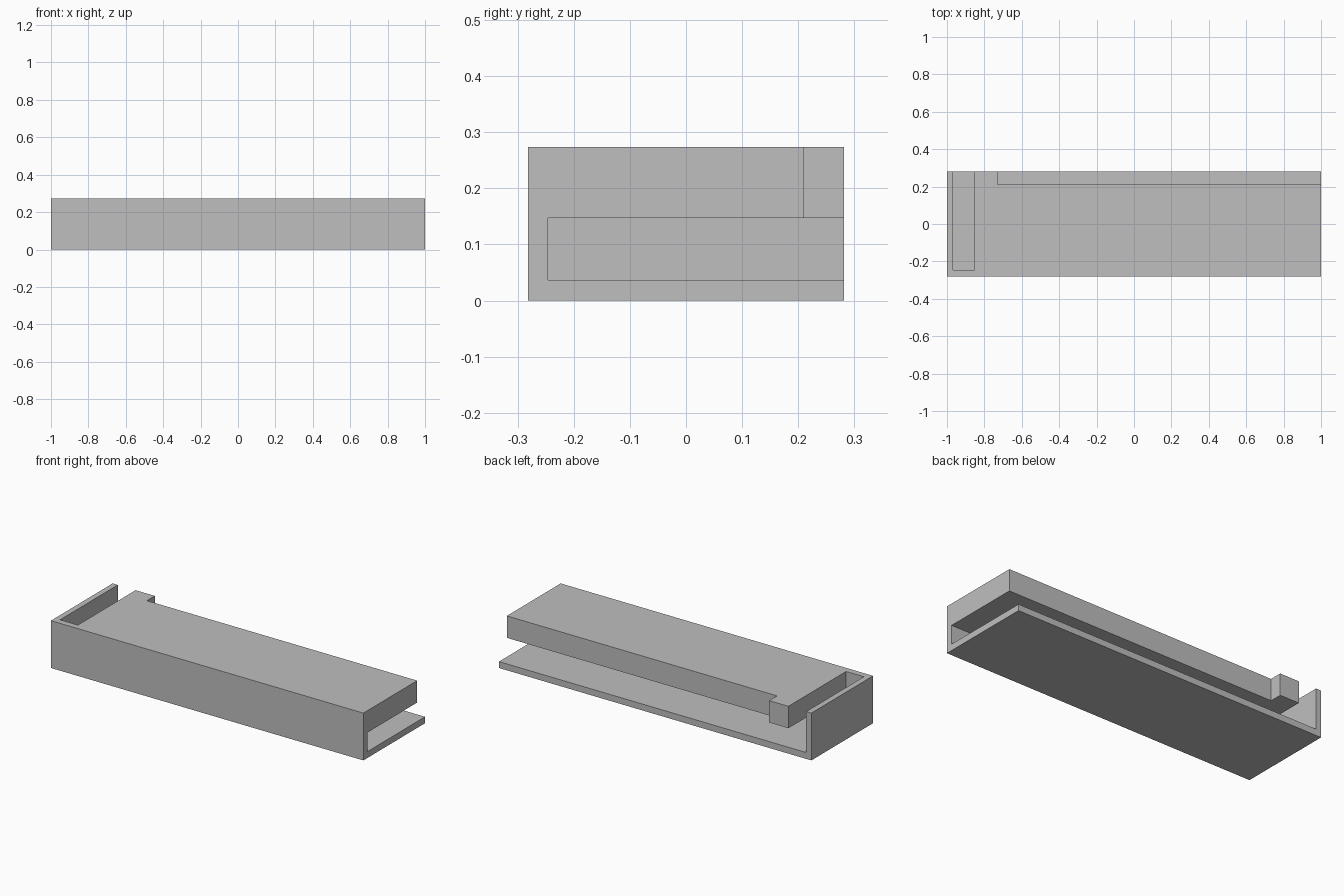
import bpy
import bmesh

cube = bpy.data.objects.get("Cube")
if cube:
    bpy.data.objects.remove(cube, do_unlink=True)

GREY = (0.52, 0.52, 0.52, 1.0)
mat = bpy.data.materials.new("plain grey")
mat.use_nodes = True
mat.diffuse_color = GREY
mat.node_tree.nodes["Principled BSDF"].inputs["Base Color"].default_value = GREY

# Overall size and key offsets
HALF_X, HALF_Y, HEIGHT = 1.0, 0.282, 0.274
FLOOR, SHELF = 0.037, 0.147          # floor top and shelf underside
FRONT_IN, END_IN = -0.246, -0.967    # inner faces of front and end walls
SLOT_X, TAB_X, SHELF_BACK = -0.853, -0.73, 0.21
OUT = 1.5                            # cutters run well past the body


def box(name, lo, hi):
    """Box between two opposite corners."""
    bm = bmesh.new()
    bmesh.ops.create_cube(bm, size=1)
    for v in bm.verts:
        v.co = [hi[i] if v.co[i] > 0 else lo[i] for i in range(3)]
    mesh = bpy.data.meshes.new(name)
    bm.to_mesh(mesh)
    bm.free()
    mesh.materials.append(mat)
    obj = bpy.data.objects.new(name, mesh)
    bpy.context.collection.objects.link(obj)
    return obj


# Solid body
body = box("channel_body", (-HALF_X, -HALF_Y, 0), (HALF_X, HALF_Y, HEIGHT))

# Long gap under the shelf, slot beside the end wall, rebate leaving the tab
cutters = [
    box("gap_cutter", (END_IN, FRONT_IN, FLOOR), (OUT, OUT, SHELF)),
    box("slot_cutter", (END_IN, FRONT_IN, FLOOR), (SLOT_X, OUT, OUT)),
    box("rebate_cutter", (TAB_X, SHELF_BACK, FLOOR), (OUT, OUT, OUT)),
]
for cutter in cutters:
    mod = body.modifiers.new(cutter.name, 'BOOLEAN')
    mod.operation = 'DIFFERENCE'
    mod.solver = 'EXACT'
    mod.object = cutter

# Bake the cuts and drop the cutters
bpy.context.view_layer.update()
graph = bpy.context.evaluated_depsgraph_get()
cut_mesh = bpy.data.meshes.new_from_object(body.evaluated_get(graph))
body.modifiers.clear()
body.data = cut_mesh
for cutter in cutters:
    bpy.data.objects.remove(cutter, do_unlink=True)
